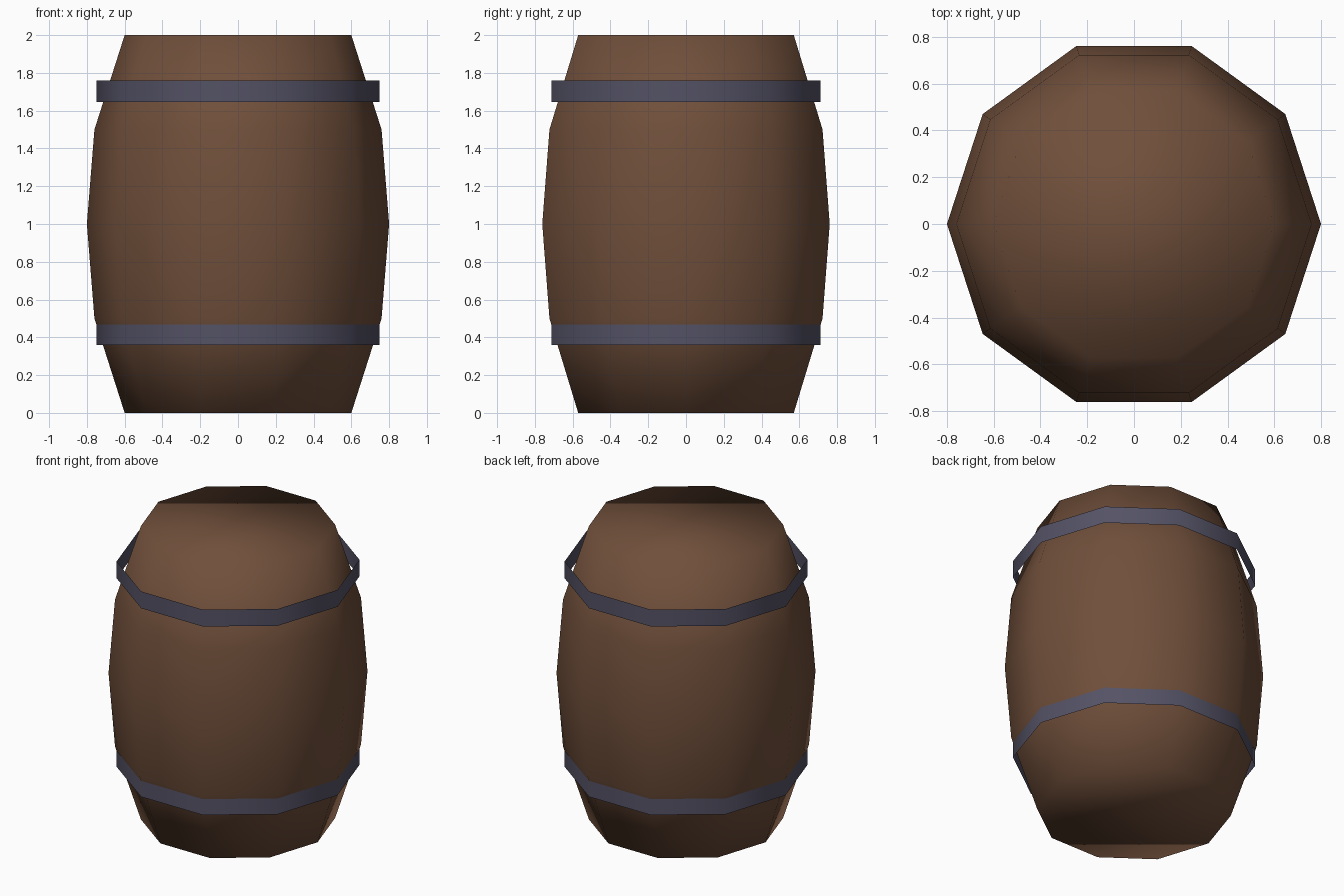
import bpy, bmesh, math

if "Cube" in bpy.data.objects:
    bpy.data.objects.remove(bpy.data.objects["Cube"])

SIDES = 10

def material(name, rgb):
    m = bpy.data.materials.new(name)
    m.diffuse_color = (*rgb, 1)
    m.use_nodes = True
    m.node_tree.nodes["Principled BSDF"].inputs["Base Color"].default_value = m.diffuse_color
    return m

def lathe(name, profile, mat, capped):
    """Spin a (radius, height) profile into a ten-sided smooth shell."""
    bm = bmesh.new()
    rings = [[bm.verts.new((r * math.cos(i * math.tau / SIDES),
                            r * math.sin(i * math.tau / SIDES), z))
              for i in range(SIDES)] for r, z in profile]
    for low, high in zip(rings, rings[1:]):
        for i in range(SIDES):
            j = (i + 1) % SIDES
            bm.faces.new((low[i], low[j], high[j], high[i]))
    if capped:
        bm.faces.new(rings[0][::-1])
        bm.faces.new(rings[-1])
    for f in bm.faces:
        f.smooth = True
    mesh = bpy.data.meshes.new(name)
    bm.to_mesh(mesh)
    bm.free()
    mesh.materials.append(mat)
    obj = bpy.data.objects.new(name, mesh)
    bpy.context.collection.objects.link(obj)
    return obj

wood = material("brown wood", (0.162, 0.078, 0.043))
iron = material("blue grey iron", (0.088, 0.084, 0.130))

# Bulging body, closed at both ends
lathe("barrel_body", [(0.6, 0), (0.76, 0.5), (0.8, 1), (0.76, 1.5), (0.6, 2)], wood, True)

# Thin open hoops
for name, z0, z1 in (("lower_hoop", 0.36, 0.475), ("upper_hoop", 1.645, 1.76)):
    lathe(name, [(0.75, z0), (0.75, z1)], iron, False)
